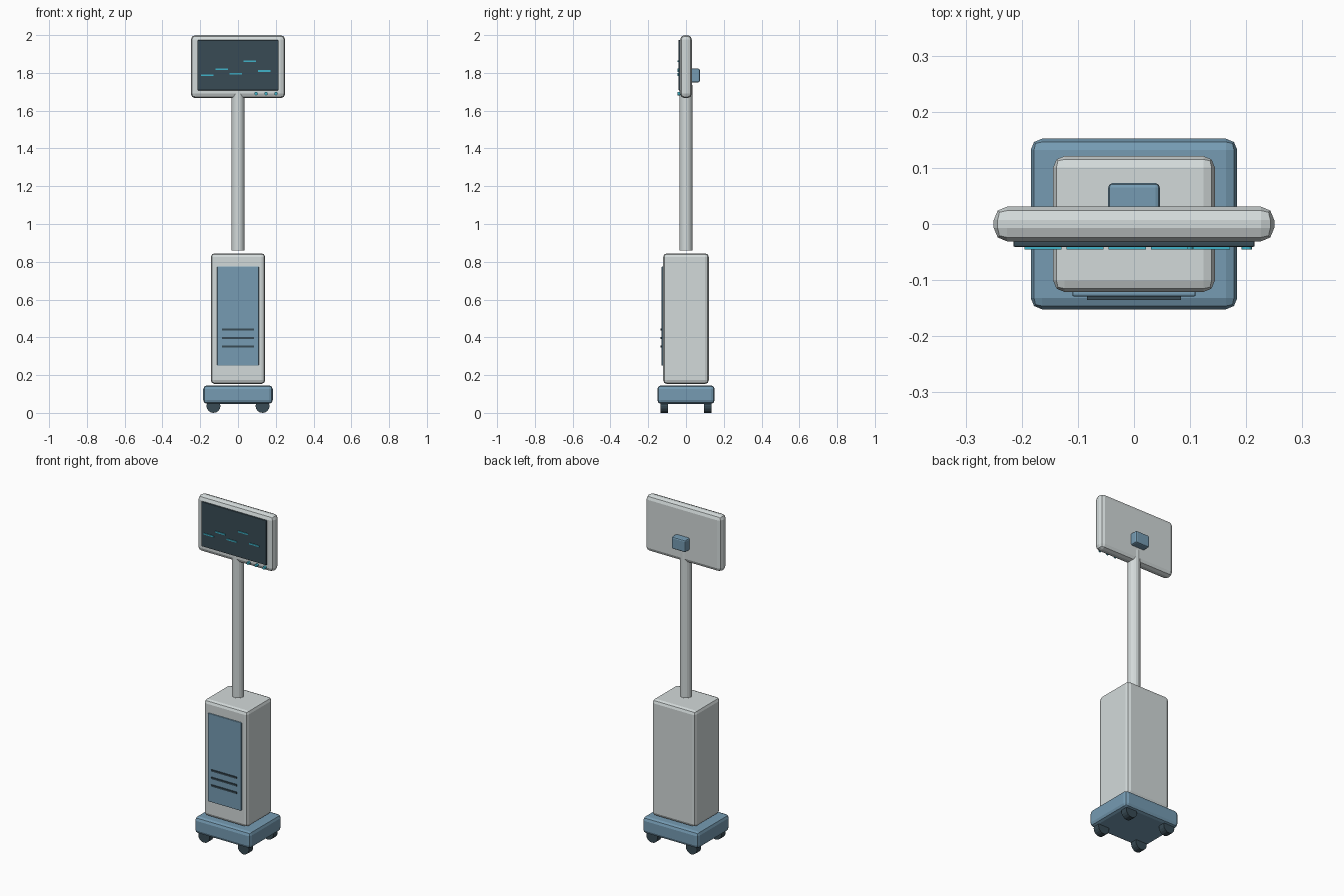
import bpy
import bmesh
from math import radians
from mathutils import Matrix, Vector

cube = bpy.data.objects.get("Cube")
if cube:
    bpy.data.objects.remove(cube, do_unlink=True)


def make_material(name, color):
    mat = bpy.data.materials.new(name)
    mat.use_nodes = True
    mat.diffuse_color = (*color, 1)
    mat.node_tree.nodes["Principled BSDF"].inputs["Base Color"].default_value = (*color, 1)
    return mat


GREY = make_material("light grey casing", (0.65, 0.70, 0.70))
BLUE = make_material("steel blue", (0.18, 0.33, 0.45))
DARK = make_material("dark slate", (0.04, 0.07, 0.09))
CYAN = make_material("cyan glow", (0.05, 0.45, 0.58))


def finish(name, bm, mat):
    mesh = bpy.data.meshes.new(name)
    bm.to_mesh(mesh)
    bm.free()
    mesh.materials.append(mat)
    obj = bpy.data.objects.new(name, mesh)
    bpy.context.collection.objects.link(obj)
    return obj


def box(name, x, y, z, mat, bevel=0.0):
    """Box from (min, max) pairs, with all edges rounded in two flat steps."""
    low, high = Vector((x[0], y[0], z[0])), Vector((x[1], y[1], z[1]))
    bm = bmesh.new()
    bmesh.ops.create_cube(bm, size=1)
    bmesh.ops.scale(bm, vec=high - low, verts=bm.verts)
    bmesh.ops.translate(bm, vec=(low + high) / 2, verts=bm.verts)
    if bevel:
        bmesh.ops.bevel(bm, geom=list(bm.edges), offset=bevel, segments=2,
                        profile=0.5, affect='EDGES', clamp_overlap=True)
    return finish(name, bm, mat)


def cylinder(name, center, radius, depth, axis, mat, sides=16):
    bm = bmesh.new()
    turn = {'X': Matrix.Rotation(radians(90), 4, 'Y'),
            'Y': Matrix.Rotation(radians(90), 4, 'X'),
            'Z': Matrix.Identity(4)}[axis]
    bmesh.ops.create_cone(bm, cap_ends=True, segments=sides, radius1=radius,
                          radius2=radius, depth=depth,
                          matrix=Matrix.Translation(center) @ turn)
    return finish(name, bm, mat)


# Wheeled base
box("base", (-0.184, 0.184), (-0.152, 0.152), (0.048, 0.146), BLUE, 0.02)
for side, x in (("right", -0.13), ("left", 0.13)):
    for end, y in (("front", -0.115), ("back", 0.115)):
        cylinder(f"{end}_{side}_caster", (x, y, 0.037), 0.037, 0.04, 'Y', DARK)

# Cabinet with front panel and vent slots
box("cabinet", (-0.144, 0.144), (-0.121, 0.121), (0.153, 0.845), GREY, 0.02)
box("front_panel", (-0.11, 0.11), (-0.129, -0.119), (0.25, 0.775), BLUE, 0.003)
for i in range(3):
    z = 0.352 + i * 0.045
    box(f"vent_{i + 1}", (-0.084, 0.084), (-0.135, -0.127), (z - 0.005, z + 0.005), DARK)

# Pole
cylinder("pole", (0, 0, 1.298), 0.034, 0.875, 'Z', GREY)

# Monitor, display and rear mount
box("monitor_casing", (-0.25, 0.25), (-0.031, 0.031), (1.666, 2.0), GREY, 0.024)
box("display", (-0.215, 0.215), (-0.041, -0.03), (1.708, 1.973), DARK, 0.003)
box("rear_mount", (-0.046, 0.046), (0.02, 0.073), (1.75, 1.822), BLUE, 0.008)

# Trace marks on the display
for i, z in enumerate((1.788, 1.82, 1.796, 1.862, 1.81)):
    x = -0.162 + i * 0.075
    box(f"trace_{i + 1}", (x - 0.033, x + 0.033), (-0.045, -0.039), (z - 0.004, z + 0.004), CYAN)

# Buttons below the display
for i in range(3):
    cylinder(f"button_{i + 1}", (0.096 + i * 0.0525, -0.037, 1.69), 0.009, 0.016, 'Y', CYAN, 12)
